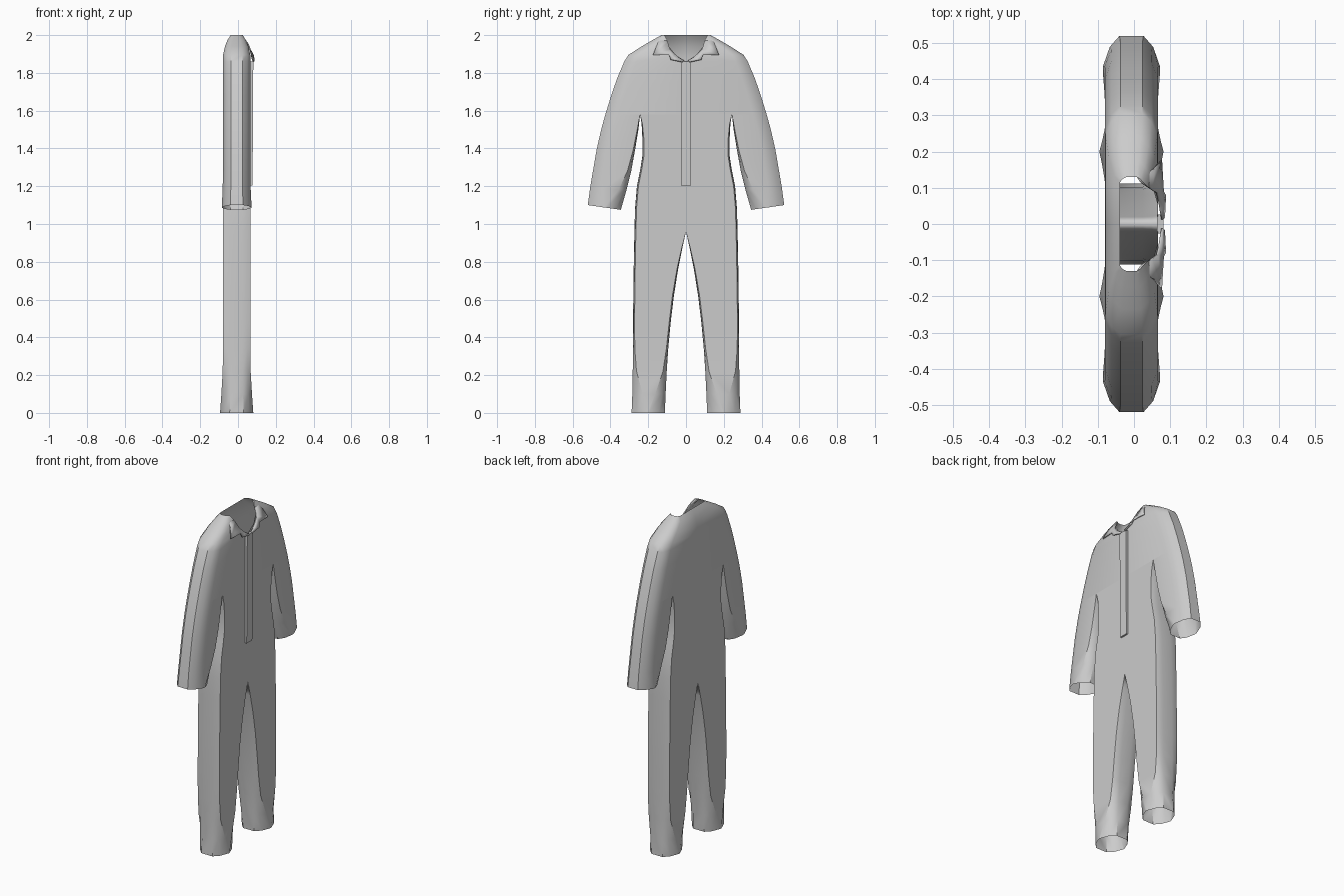
import bpy, bmesh

if "Cube" in bpy.data.objects:
    bpy.data.objects.remove(bpy.data.objects["Cube"])

CX = -0.007  # depth centre of the garment
SIDE = [(1, 1), (.76, .36), (.42, 0), (-.42, 0), (-.76, .36), (-1, 1)]


def finish(name, bm, mirror=True, thick=0):
    bmesh.ops.remove_doubles(bm, verts=bm.verts, dist=0.0003)
    bmesh.ops.recalc_face_normals(bm, faces=bm.faces)
    me = bpy.data.meshes.new(name)
    bm.to_mesh(me)
    bm.free()
    ob = bpy.data.objects.new(name, me)
    bpy.context.collection.objects.link(ob)
    if mirror:
        m = ob.modifiers.new("mirror", 'MIRROR')
        m.use_axis = (False, True, False)
        m.merge_threshold = 0.0005
    if thick:
        s = ob.modifiers.new("thickness", 'SOLIDIFY')
        s.thickness = thick
        s.offset = 0
    bpy.ops.object.select_all(action='DESELECT')
    ob.select_set(True)
    bpy.context.view_layer.objects.active = ob
    bpy.ops.object.shade_smooth_by_angle(angle=0.6)
    return ob


def loft(bm, rings, closed):
    rows = [[bm.verts.new(p) for p in r] for r in rings]
    n = len(rows[0])
    for a, b in zip(rows, rows[1:]):
        for i in range(n if closed else n - 1):
            j = (i + 1) % n
            bm.faces.new((a[i], a[j], b[j], b[i]))


def tube_ring(y0, z0, y1, z1, ci, co, h):
    """Closed slice from inner edge to outer edge with own rounding each side."""
    pts = [(t, y1 - co * u) for t, u in SIDE]
    pts += [(-t, y0 + ci * u) for t, u in SIDE]
    return [(CX + h * t, y, z0 + (z1 - z0) * (y - y0) / (y1 - y0)) for t, y in pts]


def half_ring(z, yf, y1, co, h):
    """Open slice from front centre round the side to back centre."""
    pts = [(1, yf)] + [(t, max(y1 - co * u, yf)) for t, u in SIDE] + [(-1, 0)]
    return [(CX + h * t, y, z) for t, y in pts]


bm = bmesh.new()
# shoulders and chest, with the neck opening cut into the front
loft(bm, [half_ring(*r) for r in [
    (2.0, .115, .13, .015, .032), (1.975, .10, .175, .04, .048),
    (1.94, .09, .235, .05, .062), (1.895, .055, .305, .06, .072),
    (1.86, 0, .327, .065, .073), (1.77, 0, .365, .07, .073),
    (1.68, 0, .396, .07, .073), (1.58, 0, .427, .07, .073)]], False)
# waist and hips
loft(bm, [half_ring(z, 0, y, c, .073) for z, y, c in [
    (1.58, .243, 0), (1.53, .235, .004), (1.45, .231, .008), (1.36, .231, .008),
    (1.29, .242, .008), (1.2, .26, .008), (1.08, .27, .008), (.96, .273, .008)]], False)
# trouser legs, rounding out at the ankle
loft(bm, [tube_ring(a, z, b, z, ci, co, h) for z, a, b, ci, co, h in [
    (.96, 0, .273, 0, .008, .073), (.87, .02, .275, .003, .008, .073),
    (.76, .042, .277, .006, .008, .073), (.62, .064, .279, .008, .008, .073),
    (.48, .081, .28, .008, .008, .073), (.34, .094, .281, .01, .01, .073),
    (.22, .102, .282, .02, .02, .074), (.1, .108, .284, .055, .055, .081),
    (0, .112, .288, .085, .085, .088)]], True)
# sleeves, with tilted cuffs
loft(bm, [tube_ring(*r) for r in [
    (.243, 1.58, .427, 1.58, 0, .07, .073), (.252, 1.5, .449, 1.5, .006, .07, .073),
    (.27, 1.39, .473, 1.395, .01, .07, .073), (.29, 1.28, .491, 1.29, .02, .07, .073),
    (.315, 1.18, .507, 1.195, .04, .072, .074),
    (.345, 1.075, .52, 1.1, .075, .085, .079)]], True)
finish("suit_body", bm)

# folded collar flap on each side
bm = bmesh.new()
inner = [(.02, .115, 1.996), (.048, .096, 1.96), (.064, .085, 1.925), (.07, .06, 1.9),
         (.074, .035, 1.878), (.078, .012, 1.867)]
outer = [(.008, .134, 1.996), (.055, .152, 1.95), (.075, .175, 1.895), (.08, .09, 1.895),
         (.086, .08, 1.87), (.083, .018, 1.857)]
loft(bm, [inner, outer], False)
finish("collar", bm, thick=.006)

# front placket strip
bm = bmesh.new()
bmesh.ops.create_cube(bm, size=1)
for v in bm.verts:
    v.co = (.07 + v.co.x * .014, v.co.y * .053, 1.532 + v.co.z * .656)
    if v.co.z > 1.6 and v.co.x > .07:
        v.co.x += .004
finish("placket", bm, mirror=False)
